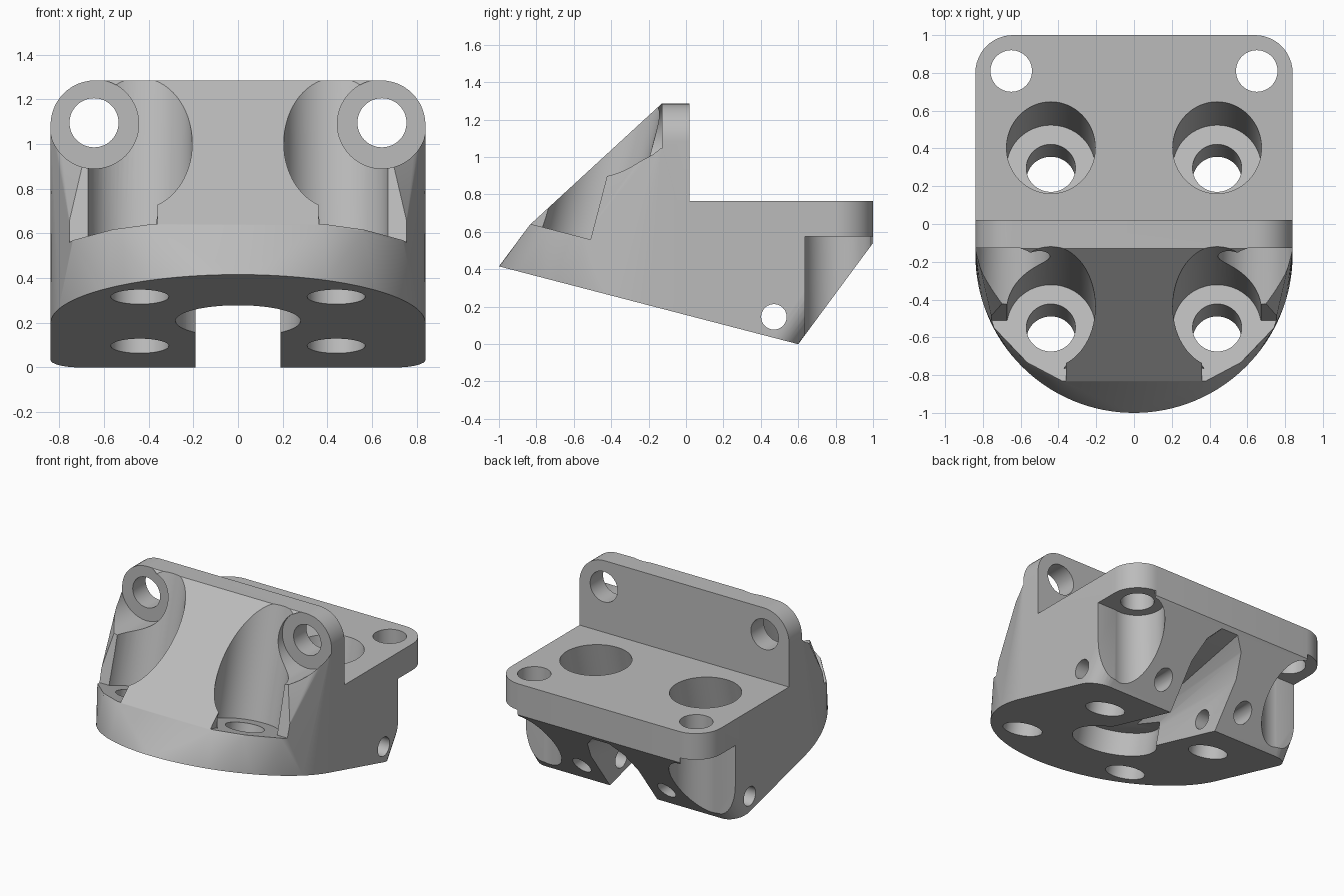
import bpy, bmesh, math
from mathutils import Vector, Matrix

cube = bpy.data.objects.get("Cube")
if cube:
    bpy.data.objects.remove(cube)

TILT = math.atan(0.26)          # the underside and its bores lean by this angle
W = 0.84                        # half width

grey = bpy.data.materials.new("plain grey")
grey.use_nodes = True
grey.diffuse_color = (0.5, 0.5, 0.5, 1)
grey.node_tree.nodes["Principled BSDF"].inputs["Base Color"].default_value = (0.5, 0.5, 0.5, 1)


def base_z(y):
    """Height of the sloping underside."""
    return 0.155 - 0.26 * y


def make(name, bm):
    bmesh.ops.recalc_face_normals(bm, faces=bm.faces)
    mesh = bpy.data.meshes.new(name)
    bm.to_mesh(mesh)
    bm.free()
    mesh.materials.append(grey)
    obj = bpy.data.objects.new(name, mesh)
    bpy.context.collection.objects.link(obj)
    return obj


def hull(name, points):
    bm = bmesh.new()
    for p in points:
        bm.verts.new(p)
    bmesh.ops.convex_hull(bm, input=bm.verts)
    bmesh.ops.delete(bm, geom=[v for v in bm.verts if not v.link_faces], context='VERTS')
    bmesh.ops.dissolve_limit(bm, angle_limit=0.002, verts=bm.verts, edges=bm.edges)
    return make(name, bm)


def arc(cx, cy, r, start, end, n):
    angles = [math.radians(start + (end - start) * i / n) for i in range(n + 1)]
    return [(cx + r * math.cos(a), cy + r * math.sin(a)) for a in angles]


def cylinder(name, centre, axis, r, low, high):
    bm = bmesh.new()
    turn = Vector(axis).to_track_quat('Z', 'Y').to_matrix().to_4x4()
    place = Matrix.Translation(centre) @ turn @ Matrix.Translation((0, 0, (low + high) / 2))
    bmesh.ops.create_cone(bm, cap_ends=True, segments=64, radius1=r, radius2=r,
                          depth=high - low, matrix=place)
    return make(name, bm)


def box(name, low, high, matrix=Matrix()):
    bm = bmesh.new()
    low, high = Vector(low), Vector(high)
    size = high - low
    bmesh.ops.create_cube(bm, size=1, matrix=matrix @ Matrix.Translation((low + high) / 2)
                          @ Matrix.Diagonal((*size, 1)))
    return make(name, bm)


def combine(target, tool, operation):
    mod = target.modifiers.new(tool.name, 'BOOLEAN')
    mod.operation = operation
    mod.solver = 'EXACT'
    mod.object = tool
    bpy.context.view_layer.objects.active = target
    bpy.ops.object.modifier_apply(modifier=mod.name)
    bpy.data.objects.remove(tool)


# Front block: round sloping foot blended up to an upright plate
pts = [(x, y, base_z(y)) for x, y in arc(0, -0.16, W, 180, 360, 64)]
pts += [(s * W, 0.02, base_z(0.02)) for s in (-1, 1)]
for s in (-1, 1):
    pts += [(s * 0.38, -0.835, 0.637), (s * 0.56, -0.745, 0.605), (s * 0.74, -0.555, 0.56)]
    for y in (-0.13, 0.02):
        pts += [(s * x, y, z) for x, z in arc(0.64, 1.085, 0.2, 0, 90, 12)]
body = hull("bracket_body", pts)

# Rear block: flat flange tapering down to the foot
pts = []
for s in (-1, 1):
    for z in (0.54, 0.765):
        pts += [(s * x, y, z) for x, y in arc(W - 0.2, 0.8, 0.2, 0, 90, 12)]
    pts += [(s * W, -0.05, 0.765), (s * W, -0.05, base_z(-0.05))]
    pts += [(s * x, y, base_z(y)) for x, y in arc(W - 0.13, 0.47, 0.13, 0, 90, 8)]
combine(body, hull("rear_block", pts), 'UNION')

cutters = []
lean = (0, math.sin(TILT), math.cos(TILT))
for s in (-1, 1):
    # Leaning screw bores with wide counterbores
    for y in (-0.615, 0.23):
        foot = (s * 0.44, y, base_z(y))
        cutters.append(cylinder("screw_bore", foot, lean, 0.13, -0.2, 0.5))
        cutters.append(cylinder("counterbore", foot, lean, 0.235, 0.262, 1.6))
    # Front pockets open outwards
    frame = Matrix.Translation((s * 0.44, -0.615, base_z(-0.615))) @ Matrix.Rotation(-TILT, 4, 'X')
    inner, outer = sorted((s * -0.08, s * 0.8))
    cutters.append(box("open_pocket", (inner, -0.9, 0.262), (outer, 0.04, 1.6), frame))
    # Upright plate holes and their flat pads
    cutters.append(cylinder("plate_hole", (s * 0.645, 0, 1.095), (0, 1, 0), 0.11, -0.5, 0.3))
    cutters.append(cylinder("plate_pad", (s * 0.645, 0, 1.09), (0, -1, 0), 0.2, 0.128, 1.2))
    # Flange holes and the clearance below them
    cutters.append(cylinder("flange_hole", (s * 0.65, 0.81, 0), (0, 0, 1), 0.11, 0.3, 1))
    cutters.append(cylinder("flange_clearance", (s * 0.65, 0.81, 0), (0, 0, 1), 0.18, -0.2, 0.575))
    inner, outer = sorted((s * 0.65, s * 1.1))
    cutters.append(box("side_clearance", (inner, 0.635, -0.2), (outer, 1.2, 0.575)))
    # Small hole in the back of each foot
    cutters.append(cylinder("back_hole", (s * 0.34, 0, 0.145), (0, 1, 0), 0.065, 0.47, 1.1))

# Cross hole through both feet
cutters.append(cylinder("cross_hole", (0, 0.47, 0.145), (1, 0, 0), 0.068, -1.2, 1.2))

# Central round recess and the arched channel to the back
cutters.append(cylinder("round_recess", (0, -0.2, base_z(-0.2)), lean, 0.28, -0.3, 0.16))
pts = []
for s in (-1, 1):
    for y, side, top in ((-0.2, 0.27, 0.34), (1.1, 0.3, 0.53)):
        pts += [(s * 0.19, y, -0.3), (s * 0.19, y, side), (s * 0.14, y, (side + top) / 2 + 0.04),
                (s * 0.06, y, top)]
cutters.append(hull("arched_channel", pts))

for tool in cutters:
    combine(body, tool, 'DIFFERENCE')

# Smooth curves with crisp edges
bpy.ops.object.select_all(action='DESELECT')
body.select_set(True)
bpy.context.view_layer.objects.active = body
bpy.ops.object.shade_smooth_by_angle(angle=math.radians(25))
